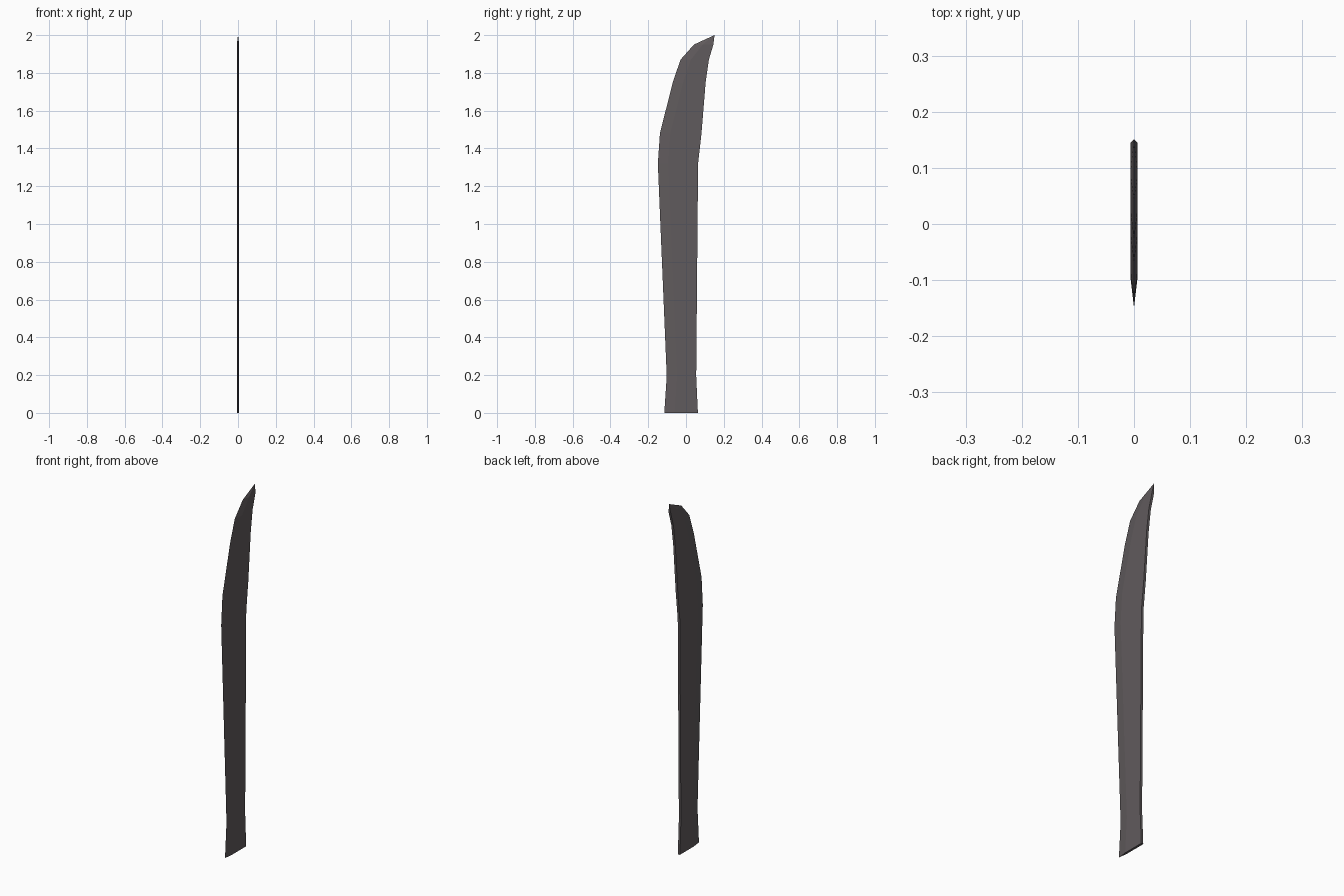
import bpy, bmesh

if "Cube" in bpy.data.objects:
    bpy.data.objects.remove(bpy.data.objects["Cube"])

# Blade stations: (height, cutting edge y, spine y)
stations = [
    (0.0, -0.115, 0.063), (0.195, -0.102, 0.054), (1.32, -0.149, 0.064),
    (1.48, -0.138, 0.082), (1.75, -0.070, 0.104), (1.87, -0.029, 0.121),
    (1.95, 0.042, 0.145),
]
TIP = (0.0, 0.151, 2.0)
HALF = 0.0065      # half thickness
BEVEL = 0.055      # width of the sharpened bevel

steel = bpy.data.materials.new("dark steel")
steel.diffuse_color = (0.118, 0.104, 0.109, 1)
steel.use_nodes = True
steel.node_tree.nodes["Principled BSDF"].inputs["Base Color"].default_value = steel.diffuse_color

# Blade: wedge-edged section lofted up the stations to a point
bm = bmesh.new()
rings = []
for z, edge, spine in stations:
    shoulder = edge + min(BEVEL, 0.45 * (spine - edge))
    section = [(0, edge), (HALF, shoulder), (HALF, spine),
               (-HALF, spine), (-HALF, shoulder)]
    rings.append([bm.verts.new((x, y, z)) for x, y in section])

n = len(rings[0])
for low, high in zip(rings, rings[1:]):
    for i in range(n):
        j = (i + 1) % n
        bm.faces.new((low[i], low[j], high[j], high[i]))
bm.faces.new(rings[0])

tip = bm.verts.new(TIP)
for i in range(n):
    bm.faces.new((rings[-1][i], rings[-1][(i + 1) % n], tip))
bmesh.ops.recalc_face_normals(bm, faces=bm.faces[:])

mesh = bpy.data.meshes.new("blade")
bm.to_mesh(mesh)
bm.free()
mesh.materials.append(steel)
blade = bpy.data.objects.new("blade", mesh)
bpy.context.collection.objects.link(blade)
